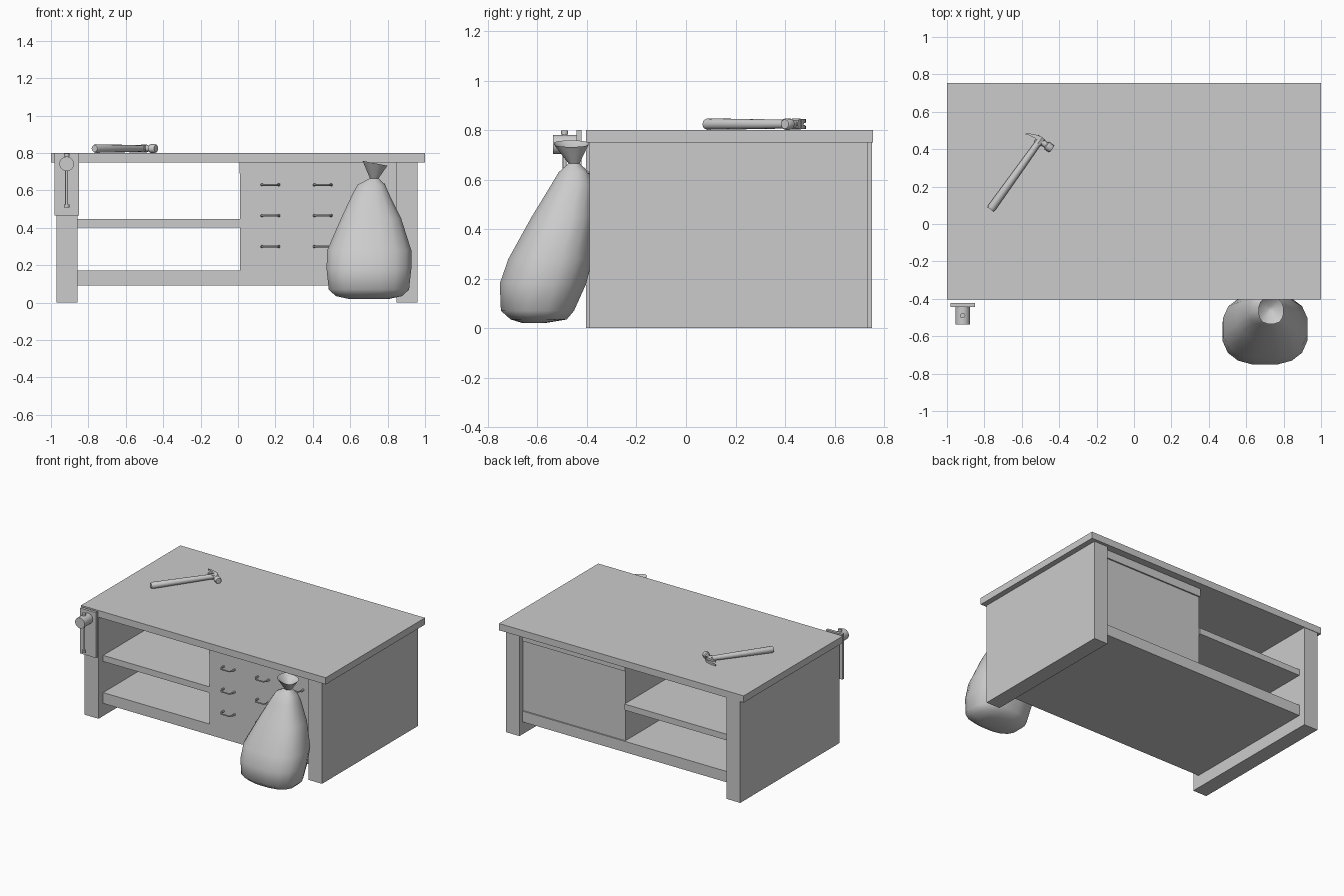
import bpy, bmesh, math
from mathutils import Vector

cube = bpy.data.objects.get("Cube")
if cube:
    bpy.data.objects.remove(cube, do_unlink=True)

grey = bpy.data.materials.new("plain grey")
grey.use_nodes = True
COLOUR = (0.6, 0.6, 0.6, 1)
grey.diffuse_color = COLOUR
grey.node_tree.nodes["Principled BSDF"].inputs["Base Color"].default_value = COLOUR


def make(name, bm, smooth=None):
    bmesh.ops.recalc_face_normals(bm, faces=bm.faces)
    mesh = bpy.data.meshes.new(name)
    bm.to_mesh(mesh)
    bm.free()
    mesh.materials.append(grey)
    ob = bpy.data.objects.new(name, mesh)
    bpy.context.collection.objects.link(ob)
    if smooth:
        bpy.ops.object.select_all(action="DESELECT")
        ob.select_set(True)
        bpy.context.view_layer.objects.active = ob
        bpy.ops.object.shade_smooth_by_angle(angle=math.radians(smooth))
    return ob


def box(name, x, y, z):
    bm = bmesh.new()
    bmesh.ops.create_cube(bm, size=1)
    for v in bm.verts:
        v.co = [lo + (c + 0.5) * (hi - lo) for c, (lo, hi) in zip(v.co, (x, y, z))]
    return make(name, bm)


def loft(name, rings, smooth=40):
    """Join rings of points into a closed skin."""
    bm = bmesh.new()
    loops = [[bm.verts.new(p) for p in ring] for ring in rings]
    n = len(loops[0])
    for a, b in zip(loops, loops[1:]):
        for i in range(n):
            j = (i + 1) % n
            bm.faces.new((a[i], a[j], b[j], b[i]))
    bm.faces.new(loops[0])
    bm.faces.new(loops[-1])
    return make(name, bm, smooth)


def rod(name, path, radii, sides=12):
    """Round bar along a path, with one radius per point."""
    path = [Vector(p) for p in path]
    rings = []
    for i, p in enumerate(path):
        d = path[min(i + 1, len(path) - 1)] - path[max(i - 1, 0)]
        q = d.to_track_quat("Z", "Y")
        rings.append([p + q @ Vector((math.cos(a), math.sin(a), 0)) * radii[i]
                      for a in (math.tau * k / sides for k in range(sides))])
    return loft(name, rings)


# Bench: top, solid end panels, shelves and drawer cabinet
FRONT, BACK = -0.35, 0.70
box("bench_top", (-1, 1), (-0.404, 0.755), (0.75, 0.80))
box("right_end_panel", (-0.97, -0.857), (-0.404, 0.752), (0, 0.75))
box("left_end_panel", (0.848, 0.96), (-0.39, 0.733), (0, 0.75))
box("bottom_shelf", (-0.857, 0.848), (FRONT, BACK), (0.093, 0.173))
box("middle_shelf", (-0.857, 0.012), (FRONT, BACK), (0.403, 0.448))
box("drawer_cabinet", (0.012, 0.848), (FRONT, BACK - 0.01), (0.173, 0.69))
box("cabinet_rail", (0.008, 0.848), (FRONT, BACK), (0.69, 0.75))

# Drawer handles: three columns of three
for col in range(3):
    for row in range(3):
        x, z = 0.128 + 0.28 * col, 0.63 - 0.165 * row
        path = [(x, FRONT, z), (x, -0.375, z), (x + 0.012, -0.397, z),
                (x + 0.078, -0.397, z), (x + 0.09, -0.375, z), (x + 0.09, FRONT, z)]
        rod(f"drawer_handle_{col}_{row}", path, [0.008, 0.006, 0.005, 0.005, 0.006, 0.008], 8)

# Vise: jaw, screw head and sliding bar
vx, vy = -0.916, -0.49
box("vise_jaw", (-0.982, -0.85), (-0.443, -0.423), (0.465, 0.80))
rod("vise_screw", [(vx, -0.443, 0.742), (vx, -0.538, 0.742)], [0.039, 0.039], 20)
rod("vise_bar", [(vx, vy, 0.515), (vx, vy, 0.79)], [0.008, 0.008])
for name, z in (("lower", 0.508), ("upper", 0.782)):
    rod(f"vise_bar_{name}_cap", [(vx, vy, z), (vx, vy, z + 0.016)], [0.014, 0.014])

# Sack hanging at the front: z, x range, y range, tilt of the ring
sections = [
    (0.02, 0.59, 0.81, -0.66, -0.57, 0),
    (0.035, 0.52, 0.88, -0.71, -0.48, 0),
    (0.07, 0.482, 0.918, -0.75, -0.45, 0),
    (0.18, 0.47, 0.93, -0.755, -0.40, 0),
    (0.28, 0.473, 0.93, -0.72, -0.375, 0),
    (0.45, 0.548, 0.875, -0.625, -0.365, 0),
    (0.58, 0.61, 0.81, -0.545, -0.37, 0),
    (0.63, 0.638, 0.788, -0.515, -0.39, 0),
    (0.665, 0.705, 0.752, -0.475, -0.43, 0),
    (0.745, 0.665, 0.80, -0.535, -0.392, 0.013),
    (0.70, 0.715, 0.745, -0.47, -0.44, 0),
]


def soft(c):
    return math.copysign(abs(c) ** 0.8, c)


rings = []
for z, x0, x1, y0, y1, tilt in sections:
    ring = []
    for k in range(16):
        a = math.tau * (k + 0.5) / 16
        c, s = soft(math.cos(a)), soft(math.sin(a))
        ring.append(((x0 + x1 + (x1 - x0) * c) / 2, (y0 + y1 + (y1 - y0) * s) / 2, z - tilt * c))
    rings.append(ring)
loft("sack", rings, 50)

# Hammer lying on the bench
HZ = 0.824
end, head = Vector((-0.767, 0.078, HZ)), Vector((-0.503, 0.446, HZ))
along = (head - end).normalized()
side = Vector((along.y, -along.x, 0))
rod("hammer_handle", [end, end + along * 0.01, end.lerp(head, 0.6), head],
    [0.019, 0.023, 0.02, 0.017])
rod("hammer_eye", [head - along * 0.022, head + along * 0.02], [0.022, 0.022], 8)
rod("hammer_face", [head, head + side * 0.04, head + side * 0.045,
                    head + side * 0.075, head + side * 0.08],
    [0.016, 0.016, 0.023, 0.023, 0.019])
for name, dz in (("lower", -1), ("upper", 1)):
    rings = []
    for t in (0, 0.35, 0.7, 1):
        centre = head - side * 0.085 * t + along * (0.008 - 0.024 * t * t)
        half = along * (0.013 * (1 - t) + 0.002)
        z0, z1 = (Vector((0, 0, dz * h)) for h in (0.008 * t, 0.02))
        rings.append([centre - half + z0, centre + half + z0, centre + half + z1, centre - half + z1])
    loft(f"hammer_claw_{name}", rings, 30)
